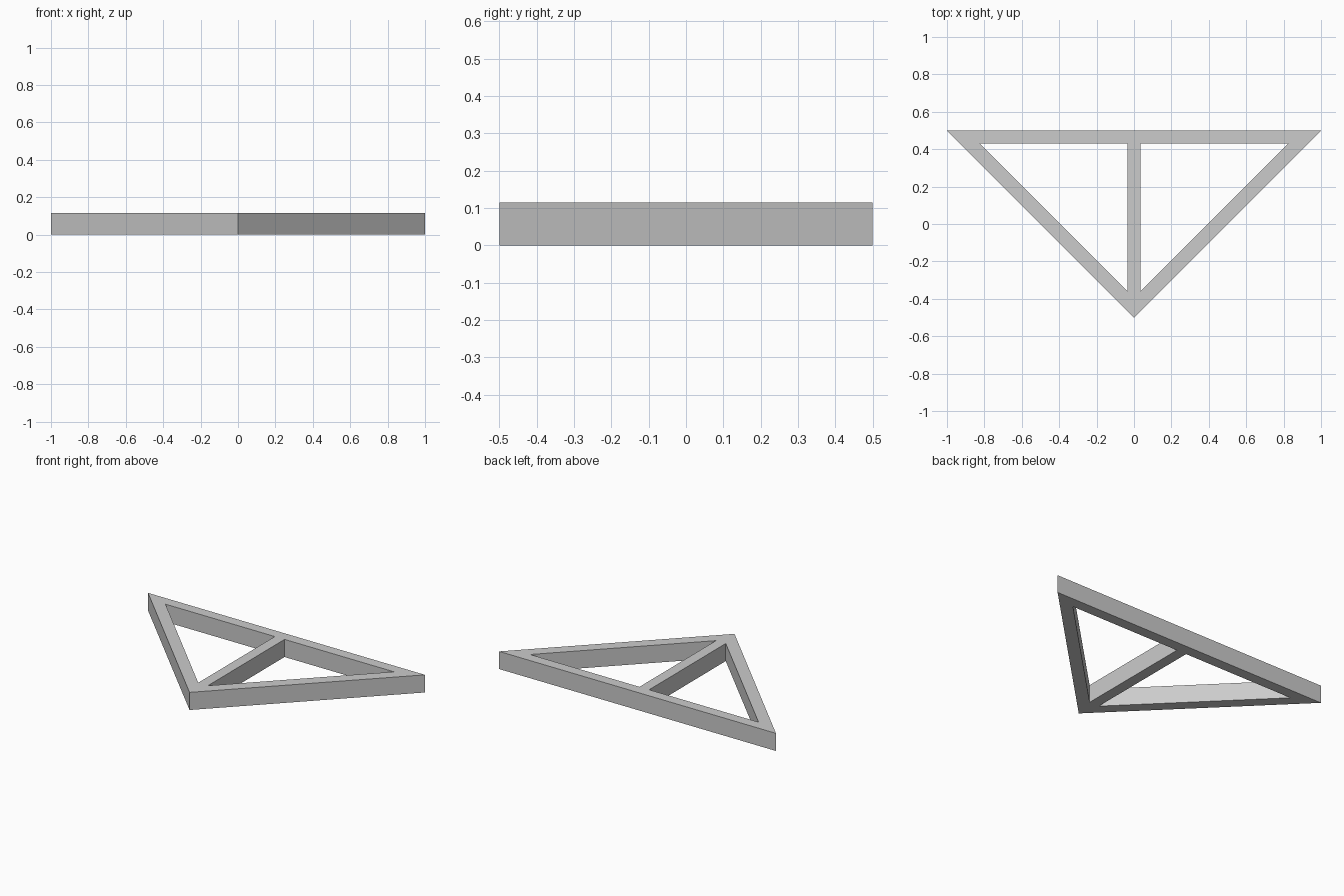
import bpy, bmesh

if "Cube" in bpy.data.objects:
    bpy.data.objects.remove(bpy.data.objects["Cube"])

HEIGHT = 0.115

# Plan corners: outer triangle plus the left hole, mirrored to the right
pts = {"A": (-1, 0.5), "B": (0, -0.5), "C": (1, 0.5),
       "L1": (-0.825, 0.43), "L2": (-0.035, 0.43), "L3": (-0.035, -0.36)}
for i in "123":
    x, y = pts["L" + i]
    pts["R" + i] = (-x, y)

# Back rail, left rail, right rail, centre post
bars = [("A", "L1", "L2", "R2", "R1", "C"),
        ("A", "B", "L3", "L1"),
        ("C", "R1", "R3", "B"),
        ("B", "R3", "R2", "L2", "L3")]

bm = bmesh.new()
v = {k: bm.verts.new((x, y, 0)) for k, (x, y) in pts.items()}
faces = [bm.faces.new([v[k] for k in bar]) for bar in bars]

# Raise the plan into a solid frame
ret = bmesh.ops.extrude_face_region(bm, geom=faces, use_keep_orig=True)
top = [g for g in ret["geom"] if isinstance(g, bmesh.types.BMVert)]
bmesh.ops.translate(bm, verts=top, vec=(0, 0, HEIGHT))
bmesh.ops.recalc_face_normals(bm, faces=bm.faces)

mesh = bpy.data.meshes.new("triangular_frame")
bm.to_mesh(mesh)
bm.free()
frame = bpy.data.objects.new("triangular_frame", mesh)
bpy.context.collection.objects.link(frame)
